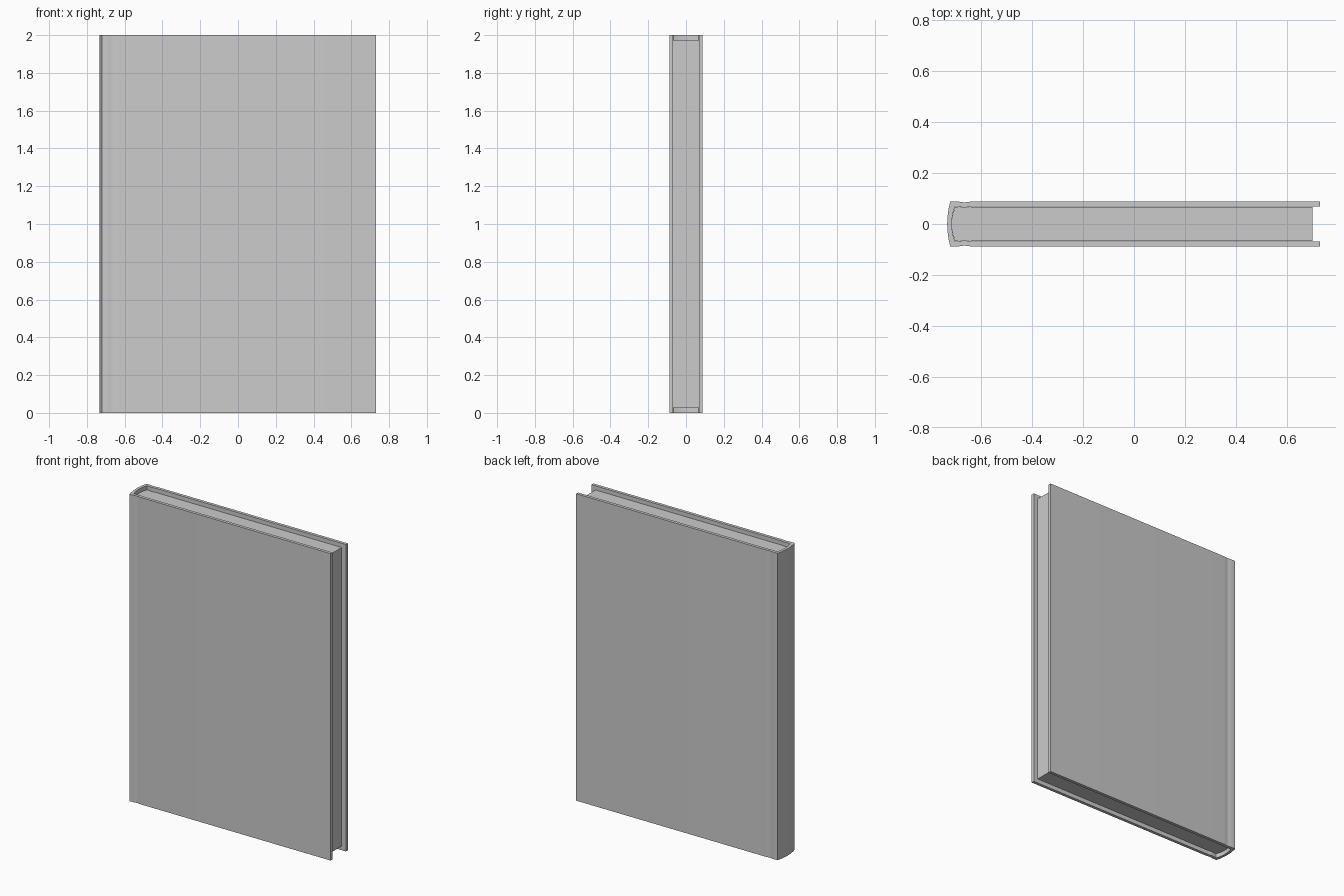
import bpy, bmesh, math

if "Cube" in bpy.data.objects:
    bpy.data.objects.remove(bpy.data.objects["Cube"])


def extrude_profile(name, pts, z0, z1):
    """Closed xy outline extruded from z0 to z1."""
    bm = bmesh.new()
    face = bm.faces.new([bm.verts.new((x, y, z0)) for x, y in pts])
    top = bmesh.ops.extrude_face_region(bm, geom=[face])["geom"]
    for v in top:
        if isinstance(v, bmesh.types.BMVert):
            v.co.z = z1
    bmesh.ops.recalc_face_normals(bm, faces=bm.faces)
    mesh = bpy.data.meshes.new(name)
    bm.to_mesh(mesh)
    bm.free()
    ob = bpy.data.objects.new(name, mesh)
    bpy.context.collection.objects.link(ob)
    bpy.context.view_layer.objects.active = ob
    ob.select_set(True)
    bpy.ops.object.shade_smooth_by_angle(angle=math.radians(20))
    ob.select_set(False)
    return ob


def half_outline(x_end, y, x_corner, bulge, dip):
    """Board edge -> hinge groove -> half of the rounded spine."""
    pts = [(x_end, y)]
    g0, g1 = -0.635, -0.695
    for i in range(9):
        t = i / 8
        pts.append((g0 + (g1 - g0) * t, y - dip * math.sin(math.pi * t) ** 2))
    for i in range(7):
        t = 1 - i / 6
        pts.append((x_corner - bulge * (1 - t * t), y * t))
    return pts


def full_outline(*args):
    half = half_outline(*args)
    return half + [(x, -y) for x, y in reversed(half[:-1])]


# cover: both boards and the rounded spine as one wrapped strip
outer = full_outline(0.73, 0.088, -0.721, 0.012, 0.003)
inner = full_outline(0.73, 0.068, -0.703, 0.012, 0.003)
extrude_profile("cover", outer + inner[::-1], 0.0, 2.0)

# page block, set back from the cover edges
extrude_profile("pages", full_outline(0.70, 0.0675, -0.7025, 0.012, 0.003), 0.027, 1.973)
